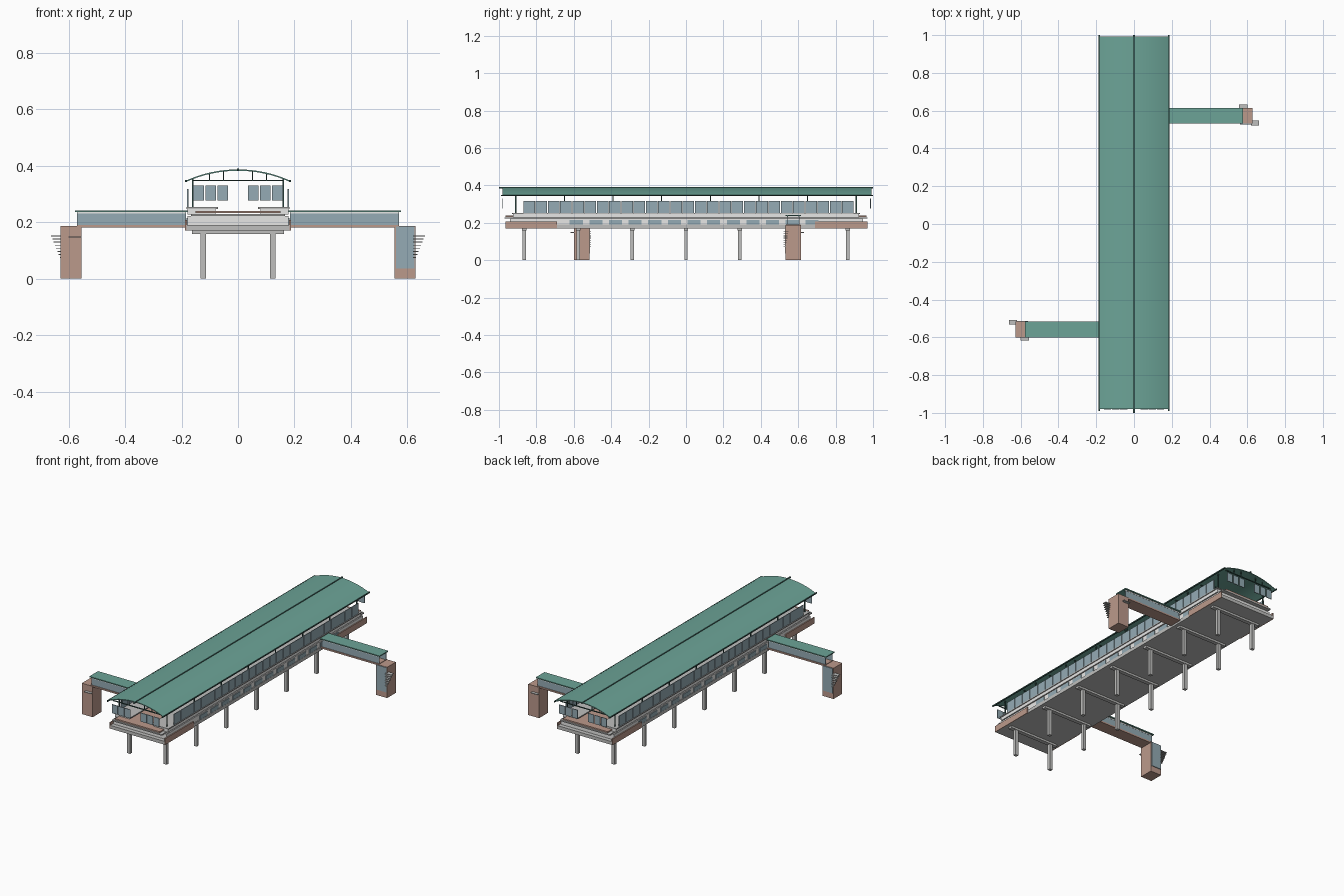
import bpy, bmesh, math

if "Cube" in bpy.data.objects:
    bpy.data.objects.remove(bpy.data.objects["Cube"])


def mat(name, rgb):
    m = bpy.data.materials.new(name)
    m.diffuse_color = (*rgb, 1)
    m.use_nodes = True
    m.node_tree.nodes["Principled BSDF"].inputs["Base Color"].default_value = m.diffuse_color
    return m


GREEN = mat("roof green", (0.15, 0.37, 0.31))
DARK = mat("dark green trim", (0.04, 0.10, 0.085))
BROWN = mat("clay brown", (0.50, 0.32, 0.26))
GLASS = mat("blue grey glass", (0.30, 0.41, 0.46))
GREY = mat("concrete grey", (0.52, 0.52, 0.51))
WHITE = mat("wall white", (0.80, 0.80, 0.79))


def finish(name, bm, material):
    bmesh.ops.recalc_face_normals(bm, faces=bm.faces)
    me = bpy.data.meshes.new(name)
    bm.to_mesh(me)
    bm.free()
    me.materials.append(material)
    ob = bpy.data.objects.new(name, me)
    bpy.context.collection.objects.link(ob)
    return ob


def boxes(name, material, items):
    """One object made of boxes given as (x0, x1, y0, y1, z0, z1)."""
    bm = bmesh.new()
    for x0, x1, y0, y1, z0, z1 in items:
        vs = bmesh.ops.create_cube(bm, size=1)["verts"]
        for v in vs:
            v.co.x = x1 if v.co.x > 0 else x0
            v.co.y = y1 if v.co.y > 0 else y0
            v.co.z = z1 if v.co.z > 0 else z0
    return finish(name, bm, material)


def both_sides(items):
    return items + [(-b, -a, c, d, e, f) for a, b, c, d, e, f in items]


def turned(items):
    """Items plus their copies turned half a turn about the middle."""
    k = 0.015
    return items + [(-b, -a, k - d, k - c, e, f) for a, b, c, d, e, f in items]


# Columns and cross beams
rows = [i * 0.288 for i in range(-3, 4)]
boxes("columns", GREY, both_sides([(0.113, 0.133, y - 0.009, y + 0.009, 0, 0.165) for y in rows]))
boxes("cross_beams", GREY, [(-0.163, 0.163, y - 0.012, y + 0.012, 0.158, 0.172) for y in rows])

# Lower deck, brown corner parapets and the hall above it
boxes("deck", GREY, [(-0.183, 0.183, -0.965, 0.97, 0.17, 0.19)])
boxes("corner_parapets", BROWN, both_sides([
    (0.181, 0.187, -0.965, -0.69, 0.17, 0.207),
    (0.181, 0.187, 0.69, 0.97, 0.17, 0.207)]))
boxes("hall_walls", WHITE, both_sides([(0.172, 0.178, -0.94, 0.945, 0.19, 0.222)]))
boxes("hall_end_walls", WHITE, [
    (-0.172, 0.172, -0.94, -0.934, 0.19, 0.222), (-0.172, 0.172, 0.939, 0.945, 0.19, 0.222)])
boxes("hall_windows", GLASS, both_sides([
    (0.177, 0.182, -0.622 + i * 0.105, -0.552 + i * 0.105, 0.19, 0.215) for i in range(13)]))

# Track slab, brown end beams and side platforms
boxes("track_slab", GREY, [(-0.167, 0.167, -0.97, 0.97, 0.222, 0.229)])
boxes("track_bed", BROWN, [(-0.15, 0.15, -0.965, 0.965, 0.232, 0.24)])
boxes("platform_walls", WHITE, both_sides([(0.08, 0.178, -0.925, 0.925, 0.228, 0.247)]))
boxes("platforms", GREY, both_sides([(0.07, 0.183, -0.93, 0.93, 0.247, 0.253)]))

# Glass screens along the platforms and at both ends
step = 1.77 / 27
boxes("side_screens", GLASS, both_sides([
    (0.176, 0.18, -0.87 + i * step, -0.874 + (i + 1) * step, 0.253, 0.317) for i in range(27)]))
boxes("end_screens", GLASS, both_sides([
    (0.035 + i * 0.043, 0.073 + i * 0.043, y, y + 0.004, 0.277, 0.33)
    for i in range(3) for y in (-0.982, 0.984)]))
boxes("roof_posts", DARK, both_sides([
    (0.158, 0.163, y - 0.003, y + 0.003, 0.253, 0.355) for y in
    [-0.91 + i * 0.26 for i in range(8)]]))

# Curved roof shell from a circular arc
HALF, RISE = 0.185, 0.04
RADIUS = (HALF ** 2 + RISE ** 2) / (2 * RISE)


def roof_z(x):
    return 0.347 + RISE - RADIUS + math.sqrt(RADIUS ** 2 - x * x)


bm = bmesh.new()
N = 16
xs = [-HALF + 2 * HALF * i / N for i in range(N + 1)]
outline = [(x, roof_z(x)) for x in xs] + [(x, roof_z(x) - 0.005) for x in reversed(xs)]
face = bm.faces.new([bm.verts.new((x, -0.98, z)) for x, z in outline])
ext = bmesh.ops.extrude_face_region(bm, geom=[face])
for v in ext["geom"]:
    if isinstance(v, bmesh.types.BMVert):
        v.co.y = 0.992
roof = finish("roof", bm, GREEN)
bpy.context.view_layer.objects.active = roof
roof.select_set(True)
bpy.ops.object.shade_smooth_by_angle()

# Roof trim: gutters, ridge line and truss chords with struts
boxes("gutters", DARK, both_sides([(0.181, 0.187, -0.99, 1.0, 0.342, 0.349)]))
boxes("ridge", DARK, [(-0.004, 0.004, -1.0, 1.0, 0.383, 0.390)])
trusses = [-0.97 + i * 0.216 for i in range(10)]
boxes("truss_chords", DARK, [(-0.16, 0.16, y, y + 0.005, 0.345, 0.35) for y in trusses])
boxes("truss_struts", DARK, both_sides([
    (x, x + 0.003, y, y + 0.004, 0.348, roof_z(x) - 0.004)
    for y in trusses for x in (0.05, 0.1)]))

# Footbridges to the lift towers
boxes("bridge_floors", BROWN, turned([(0.178, 0.57, 0.535, 0.612, 0.181, 0.19)]))
boxes("bridge_glass", GLASS, turned([
    (0.185, 0.57, 0.54, 0.544, 0.19, 0.23), (0.185, 0.57, 0.603, 0.607, 0.19, 0.23)]))
boxes("bridge_rails", WHITE, turned([
    (0.185, 0.57, 0.539, 0.545, 0.23, 0.236), (0.185, 0.57, 0.602, 0.608, 0.23, 0.236)]))
boxes("bridge_roofs", GREEN, turned([(0.178, 0.577, 0.532, 0.615, 0.236, 0.242)]))

# Brown towers with one glazed side
boxes("towers", BROWN, turned([(0.555, 0.628, 0.532, 0.615, 0, 0.187)]))
boxes("tower_glass", GLASS, turned([(0.56, 0.625, 0.528, 0.533, 0.035, 0.185)]))

# Fan of thin treads beside each tower and a plate at its back
boxes("treads", GREY, turned([
    (0.62, 0.662 - i * 0.0045, 0.522, 0.548 - i * 0.002, 0.15 - i * 0.011, 0.153 - i * 0.011)
    for i in range(8)]))
boxes("back_plates", GREY, turned([(0.555, 0.60, 0.615, 0.632, 0.146, 0.15)]))
